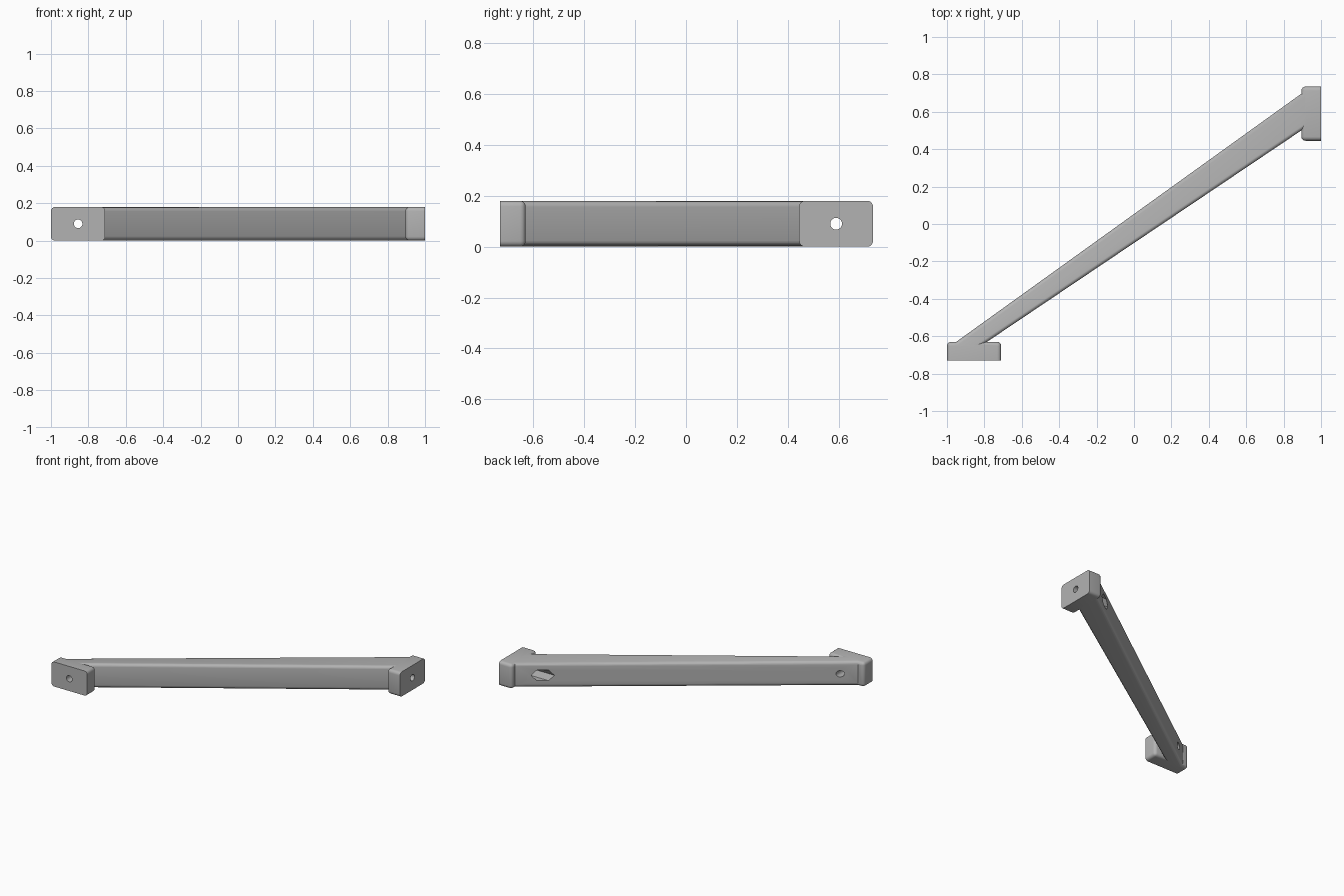
import bpy, bmesh, math
from mathutils import Matrix, Vector

if "Cube" in bpy.data.objects:
    bpy.data.objects.remove(bpy.data.objects["Cube"])

HEIGHT, ROUND, MID = 0.18, 0.022, 0.09

grey = bpy.data.materials.new("plain_grey")
grey.use_nodes = True
grey.diffuse_color = (0.45, 0.45, 0.45, 1)
grey.node_tree.nodes["Principled BSDF"].inputs["Base Color"].default_value = grey.diffuse_color


def to_object(name, bm):
    bmesh.ops.recalc_face_normals(bm, faces=bm.faces)
    mesh = bpy.data.meshes.new(name)
    bm.to_mesh(mesh)
    bm.free()
    mesh.materials.append(grey)
    obj = bpy.data.objects.new(name, mesh)
    bpy.context.collection.objects.link(obj)
    return obj


def prism(name, outline, z0, z1, keep_sharp):
    """Extrude an outline upward and round every edge not kept sharp."""
    bm = bmesh.new()
    base = bm.faces.new([bm.verts.new((x, y, z0)) for x, y in outline])
    top = bmesh.ops.extrude_face_region(bm, geom=[base])["geom"]
    bmesh.ops.translate(bm, vec=(0, 0, z1 - z0),
                        verts=[v for v in top if isinstance(v, bmesh.types.BMVert)])
    bmesh.ops.recalc_face_normals(bm, faces=bm.faces)
    edges = [e for e in bm.edges if not keep_sharp(e.verts[0].co, e.verts[1].co)]
    bmesh.ops.bevel(bm, geom=edges, offset=ROUND, segments=4, profile=0.5, affect='EDGES')
    return to_object(name, bm)


def rect(x0, x1, y0, y1):
    return [(x0, y0), (x1, y0), (x1, y1), (x0, y1)]


def bore(name, start, end, radius, sides, spin=0):
    """Cutter running from start to end."""
    start, end = Vector(start), Vector(end)
    axis = end - start
    bm = bmesh.new()
    bmesh.ops.create_cone(bm, cap_ends=True, segments=sides, radius1=radius, radius2=radius,
                          depth=axis.length, matrix=Matrix.Rotation(spin, 4, 'Z'))
    bm.transform(Matrix.Translation((start + end) / 2) @ axis.to_track_quat('Z', 'Y').to_matrix().to_4x4())
    cutter = to_object(name, bm)
    cutter.hide_render = True
    return cutter


def combine(obj, other, operation):
    mod = obj.modifiers.new(operation.lower(), 'BOOLEAN')
    mod.operation, mod.object, mod.solver = operation, other, 'EXACT'
    bpy.context.view_layer.objects.active = obj
    bpy.ops.object.modifier_apply(modifier=mod.name)
    bpy.data.objects.remove(other)


# Tapered diagonal beam, its ends buried in the feet
beam = [(-0.985, -0.655), (-0.97, -0.70), (-0.89, -0.70),
        (0.96, 0.544), (0.96, 0.715), (0.93, 0.722)]
brace = prism("diagonal_brace", beam, 0.0005, HEIGHT - 0.0005,
              lambda a, b: abs(a.z - b.z) > 0.1)

# Mounting feet, sharp only around the outer contact face
front_foot = prism("front_foot", rect(-1, -0.71, -0.73, -0.63), 0, HEIGHT,
                   lambda a, b: max(a.y, b.y) < -0.72)
side_foot = prism("side_foot", rect(0.895, 1, 0.445, 0.735), 0, HEIGHT,
                  lambda a, b: min(a.x, b.x) > 0.99)
for foot in (front_foot, side_foot):
    combine(brace, foot, 'UNION')

# Screw holes with hexagonal nut pockets opening through the beam
FX, SY = -0.855, 0.59
cutters = [
    bore("front_screw", (FX, -0.9, MID), (FX, -0.5, MID), 0.023, 32),
    bore("side_screw", (1.2, SY, MID), (0.7, SY, MID), 0.023, 32),
    bore("front_pocket", (FX, -0.66, MID), (FX, -0.3, MID), 0.045, 6),
    bore("side_pocket", (0.93, SY, MID), (0.4, SY, MID), 0.045, 6, math.pi / 2),
]
for cutter in cutters:
    combine(brace, cutter, 'DIFFERENCE')

# Smooth rounds, crisp corners
bpy.ops.object.select_all(action='DESELECT')
brace.select_set(True)
bpy.context.view_layer.objects.active = brace
bpy.ops.object.shade_smooth_by_angle(angle=math.radians(30))
